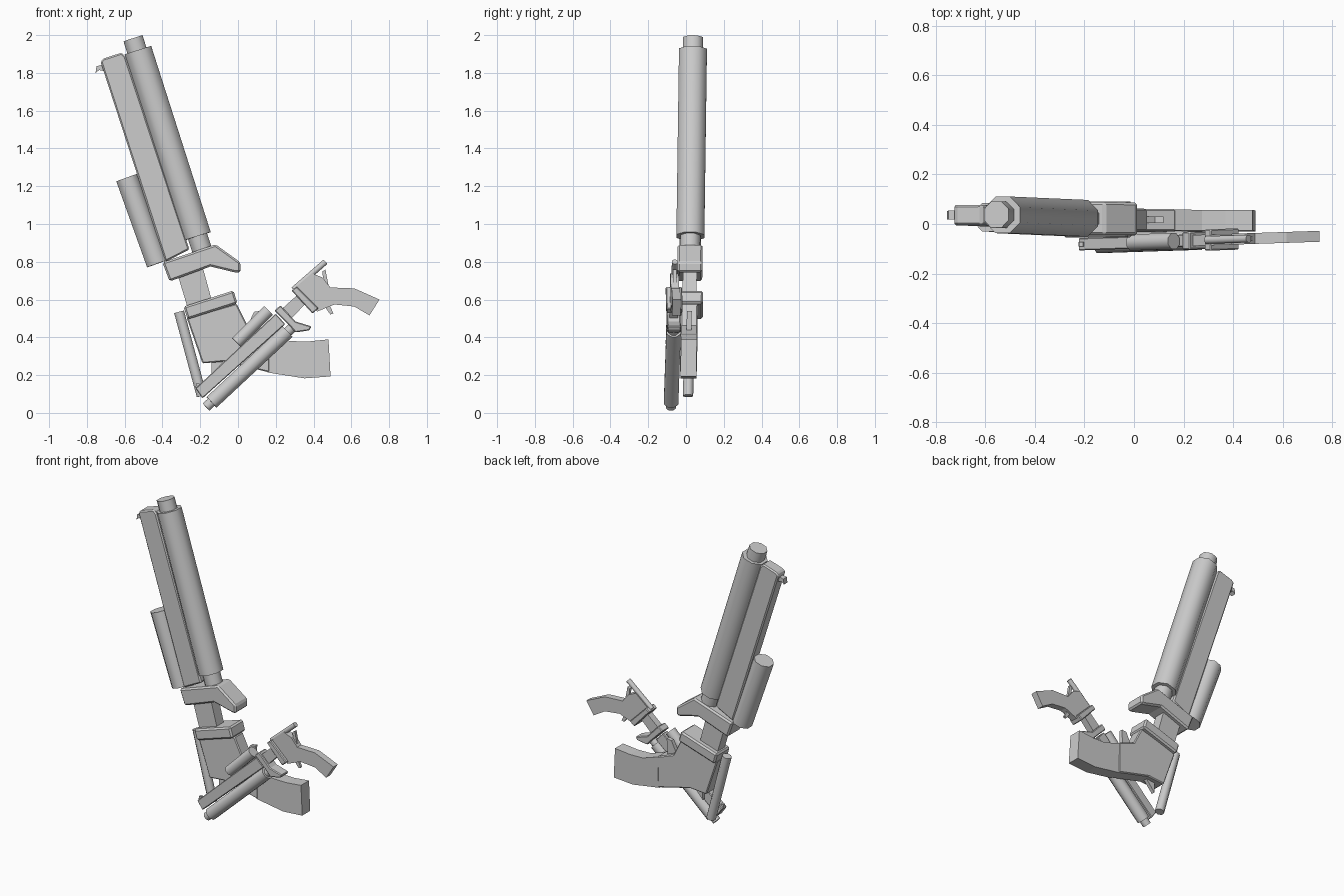
import bpy, bmesh, math
from mathutils import Vector

if "Cube" in bpy.data.objects:
    bpy.data.objects.remove(bpy.data.objects["Cube"])

grey = bpy.data.materials.new("metal_grey")
grey.diffuse_color = (0.6, 0.6, 0.6, 1)
grey.use_nodes = True
grey.node_tree.nodes["Principled BSDF"].inputs["Base Color"].default_value = grey.diffuse_color


# centre planes: each gun leans slightly in depth
def large(x, z):
    return 0.01 + 0.014 * z


def small(x, z):
    return -0.08 + 0.033 * (x + 0.17)


def finish(name, bm):
    bmesh.ops.recalc_face_normals(bm, faces=bm.faces)
    me = bpy.data.meshes.new(name)
    bm.to_mesh(me)
    bm.free()
    me.materials.append(grey)
    ob = bpy.data.objects.new(name, me)
    bpy.context.collection.objects.link(ob)
    return ob


def plate(name, plane, half, outline, bevel=0):
    """Side outline (x, z) extruded to both sides of the gun's centre plane."""
    bm = bmesh.new()
    a = [bm.verts.new((x, plane(x, z) - half, z)) for x, z in outline]
    b = [bm.verts.new((x, plane(x, z) + half, z)) for x, z in outline]
    bm.faces.new(a)
    bm.faces.new(b[::-1])
    n = len(a)
    for i in range(n):
        j = (i + 1) % n
        bm.faces.new((a[i], b[i], b[j], a[j]))
    ob = finish(name, bm)
    if bevel:
        m = ob.modifiers.new("chamfer", 'BEVEL')
        m.width = bevel
        m.segments = 1
        m.limit_method = 'ANGLE'
        m.angle_limit = math.radians(50)
    return ob


def tube(name, plane, start, end, radius, sides=8):
    """Cylinder between two (x, z) points on the centre plane."""
    p = Vector((start[0], plane(*start), start[1]))
    q = Vector((end[0], plane(*end), end[1]))
    axis = (q - p).normalized()
    side = Vector((0, 1, 0))
    side = (side - axis * side.dot(axis)).normalized()
    up = axis.cross(side)
    bm = bmesh.new()
    rings = []
    for c in (p, q):
        ring = []
        for i in range(sides):
            t = 2 * math.pi * (i + 0.5) / sides
            ring.append(bm.verts.new(
                c + (side * math.cos(t) + up * math.sin(t)) * radius * 1.04))
        rings.append(ring)
    a, b = rings
    bm.faces.new(a)
    bm.faces.new(b[::-1])
    for i in range(sides):
        j = (i + 1) % sides
        f = bm.faces.new((a[i], b[i], b[j], a[j]))
        f.smooth = True
    for e in bm.edges:
        e.smooth = not any(len(f.verts) > 4 for f in e.link_faces)
    return finish(name, bm)


# ---- large gun: barrels ----
tube("large_barrel_sleeve", large, (-0.215, 0.935), (-0.53, 1.92), 0.077)
tube("large_inner_barrel", large, (-0.18, 0.83), (-0.556, 1.983), 0.055)
tube("large_side_tube", large, (-0.427, 0.79), (-0.59, 1.245), 0.06)
tube("large_lower_rod", large, (-0.192, 0.09), (-0.312, 0.535), 0.028)
plate("large_barrel_rib", large, 0.041,
      [(-.728, 1.86), (-.712, 1.876), (-.616, 1.907), (-.595, 1.886),
       (-.257, .865), (-.384, .80)], 0.008)
plate("large_front_sight", large, 0.018,
      [(-.754, 1.80), (-.749, 1.835), (-.71, 1.845), (-.70, 1.808), (-.735, 1.815)])
# ---- large gun: frame ----
plate("large_guard", large, 0.066,
      [(-.40, .797), (-.119, .892), (.013, .797), (.013, .743),
       (-.013, .743), (-.146, .775), (-.362, .696)], 0.01)
plate("large_neck", large, 0.037,
      [(-.32, .733), (-.188, .775), (-.14, .60), (-.267, .558)])
plate("large_collar", large, 0.072,
      [(-.288, .563), (-.024, .648), (-.003, .579), (-.267, .495)], 0.01)
plate("large_body", large, 0.045,
      [(-.272, .505), (-.008, .579), (.05, .463), (.167, .42),
       (.167, .214), (-.071, .272), (-.188, .262)], 0.006)
plate("large_grip", large, 0.042,
      [(.156, .42), (.275, .38), (.37, .378), (.479, .389),
       (.49, .193), (.352, .183), (.156, .214)])
plate("large_hammer", large, 0.013,
      [(.04, .44), (.085, .535), (.12, .54), (.115, .42)])
plate("large_trigger", large, 0.012,
      [(-.14, .275), (-.07, .28), (-.14, .20)])

# ---- small gun: barrels ----
tube("small_barrel_sleeve", small, (-0.14, 0.056), (0.262, 0.431), 0.04)
tube("small_inner_barrel", small, (-0.169, 0.031), (0.288, 0.452), 0.027)
tube("small_side_tube", small, (-0.008, 0.373), (0.161, 0.542), 0.034)
tube("small_rear_rod", small, (0.294, 0.653), (0.463, 0.80), 0.016)
plate("small_barrel_rib", small, 0.025,
      [(-.225, .13), (.20, .525), (.25, .47), (-.188, .077)], 0.004)
plate("small_front_sight", small, 0.009,
      [(-.225, .13), (-.222, .155), (-.205, .155), (-.195, .145)])
# ---- small gun: frame ----
plate("small_guard", small, 0.036,
      [(.193, .542), (.225, .569), (.304, .484), (.389, .458),
       (.378, .437), (.304, .426), (.272, .463)], 0.005)
plate("small_neck", small, 0.022,
      [(.235, .553), (.341, .648), (.384, .606), (.283, .50)])
plate("small_collar", small, 0.043,
      [(.283, .648), (.31, .669), (.426, .553), (.394, .526)], 0.005)
plate("small_body_and_grip", small, 0.022,
      [(.31, .664), (.394, .738), (.447, .717), (.489, .664), (.616, .659),
       (.749, .60), (.696, .516), (.616, .563), (.511, .574), (.42, .537)])
plate("small_hammer", small, 0.009,
      [(.447, .749), (.463, .759), (.474, .70), (.484, .655), (.452, .685)])
plate("small_trigger", small, 0.008,
      [(.442, .585), (.484, .574), (.505, .527), (.489, .521)])
